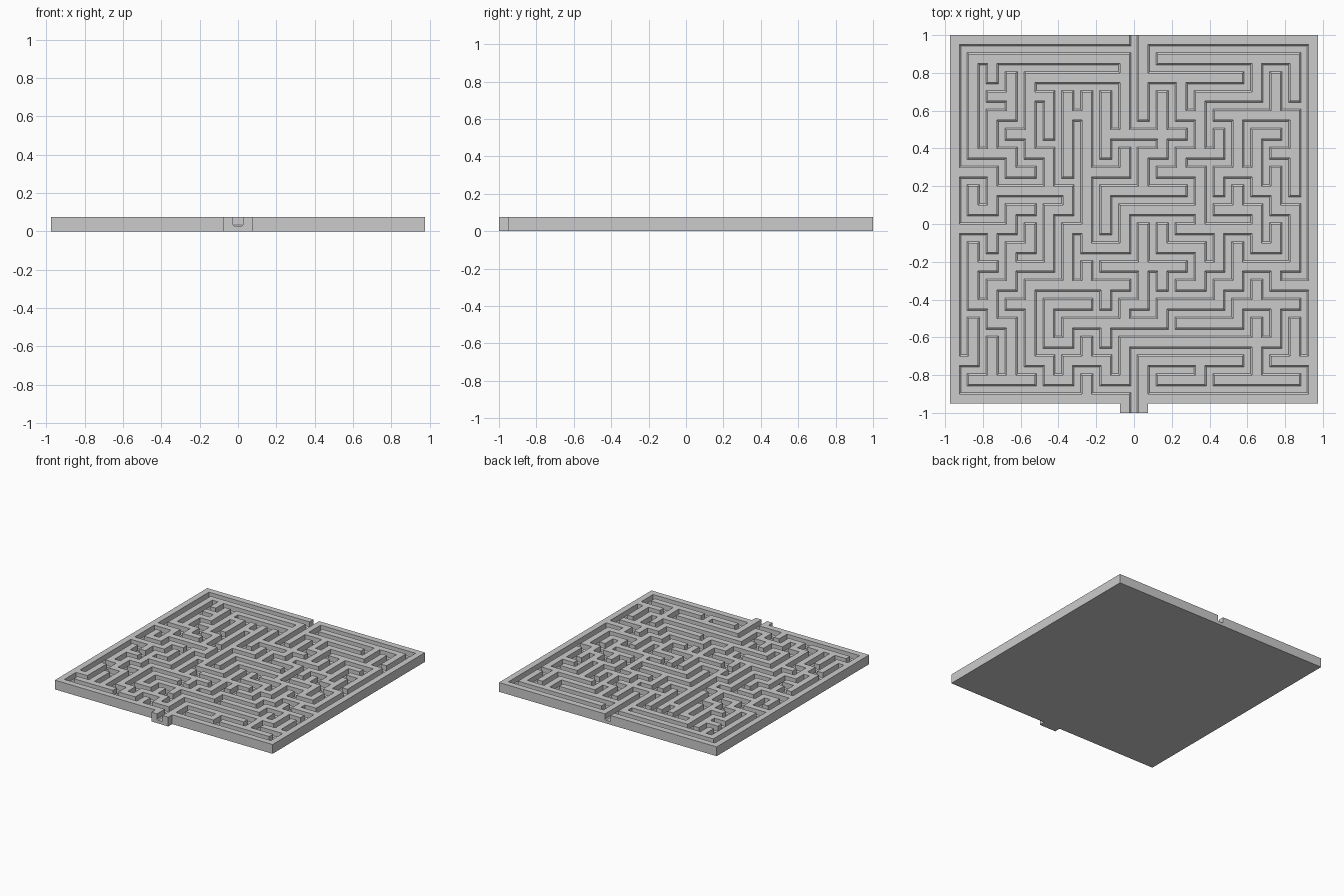
import bpy, bmesh, random

if "Cube" in bpy.data.objects:
    bpy.data.objects.remove(bpy.data.objects["Cube"])

N, U = 19, 0.05                 # maze cells per side, wall and groove width
FLOOR, TOP = 0.025, 0.075
random.seed(4)

# Main straight corridors: column, row, step right, step down, length
corridors = [
    (0, 0, 1, 0, 9), (9, 0, 0, 1, 4), (10, 0, 1, 0, 4), (10, 1, 1, 0, 4),
    (15, 0, 1, 0, 2), (18, 0, 0, 1, 10), (0, 1, 0, 1, 4), (1, 3, 0, 1, 2),
    (3, 1, 1, 0, 5), (4, 2, 1, 0, 3), (5, 2, 0, 1, 3), (6, 2, 0, 1, 1),
    (7, 2, 0, 1, 1), (2, 4, 1, 0, 1), (2, 4, 0, 1, 1), (2, 5, 1, 0, 1),
    (10, 9, 1, 0, 2), (10, 9, 0, 1, 2), (10, 11, 1, 0, 2), (11, 14, 1, 0, 3),
    (9, 17, 0, 1, 1), (0, 18, 1, 0, 6), (10, 18, 1, 0, 5), (10, 16, 1, 0, 5),
]

# Grid squares that are groove: cells, entrance and exit
cells = [(c, r) for c in range(N) for r in range(N)]
groove = {(2 * c + 1, 2 * r + 1) for c, r in cells}
groove |= {(N, 0), (N, 2 * N), (N, 2 * N + 1)}
group = {q: q for q in cells}


def root(q):
    while group[q] != q:
        q = group[q]
    return q


def join(a, b):
    """Open the wall between two neighbours, keeping the maze free of loops."""
    ra, rb = root(a), root(b)
    if ra != rb:
        group[ra] = rb
        groove.add((a[0] + b[0] + 1, a[1] + b[1] + 1))


for c, r, dc, dr, length in corridors:
    for k in range(length):
        join((c + k * dc, r + k * dr), (c + k * dc + dc, r + k * dr + dr))

# Winding side passages fill the rest of the maze
stack, visited = [(9, 0)], {(9, 0)}
while stack:
    c, r = stack[-1]
    free = [(c + 1, r), (c - 1, r), (c, r + 1), (c, r - 1)]
    free = [q for q in free if q in group and q not in visited]
    if not free:
        stack.pop()
        continue
    opened = [q for q in free if (c + q[0] + 1, r + q[1] + 1) in groove]
    step = random.choice(opened or free)
    join((c, r), step)
    visited.add(step)
    stack.append(step)

# Square plate plus the small spout on the front edge
M = 2 * N + 1
squares = {(i, j) for i in range(M) for j in range(M)}
squares |= {(N - 1, M), (N, M), (N + 1, M)}


def height(q):
    return 0 if q not in squares else FLOOR if q in groove else TOP


bm = bmesh.new()


def quad(points):
    bm.faces.new([bm.verts.new((i * U - M * U / 2, 1 - j * U, z)) for i, j, z in points])


for q in sorted(squares):
    i, j = q
    ring = [(i, j), (i, j + 1), (i + 1, j + 1), (i + 1, j)]
    quad([(x, y, height(q)) for x, y in ring])
    quad([(x, y, 0) for x, y in reversed(ring)])
    for k, (di, dj) in enumerate([(-1, 0), (0, 1), (1, 0), (0, -1)]):
        a, b = ring[k], ring[(k + 1) % 4]
        low = height((i + di, j + dj))
        levels = [z for z in (0, FLOOR, TOP) if low <= z <= height(q)]
        for z0, z1 in zip(levels, levels[1:]):
            quad([(*a, z1), (*a, z0), (*b, z0), (*b, z1)])

bmesh.ops.remove_doubles(bm, verts=bm.verts[:], dist=1e-4)
bmesh.ops.recalc_face_normals(bm, faces=bm.faces[:])
bmesh.ops.dissolve_limit(bm, angle_limit=0.02, verts=bm.verts[:], edges=bm.edges[:])

# Eased corners along the bottom of the grooves
bm.normal_update()
inner = [e for e in bm.edges if len(e.link_faces) == 2
         and all(abs(v.co.z - FLOOR) < 1e-4 for v in e.verts)
         and e.calc_face_angle_signed(0) < -0.5]
bmesh.ops.bevel(bm, geom=inner, offset=0.008, offset_type='OFFSET', segments=1,
                profile=0.5, affect='EDGES', clamp_overlap=True)

mesh = bpy.data.meshes.new("maze_plate")
bm.to_mesh(mesh)
bm.free()
plate = bpy.data.objects.new("maze_plate", mesh)
bpy.context.collection.objects.link(plate)
